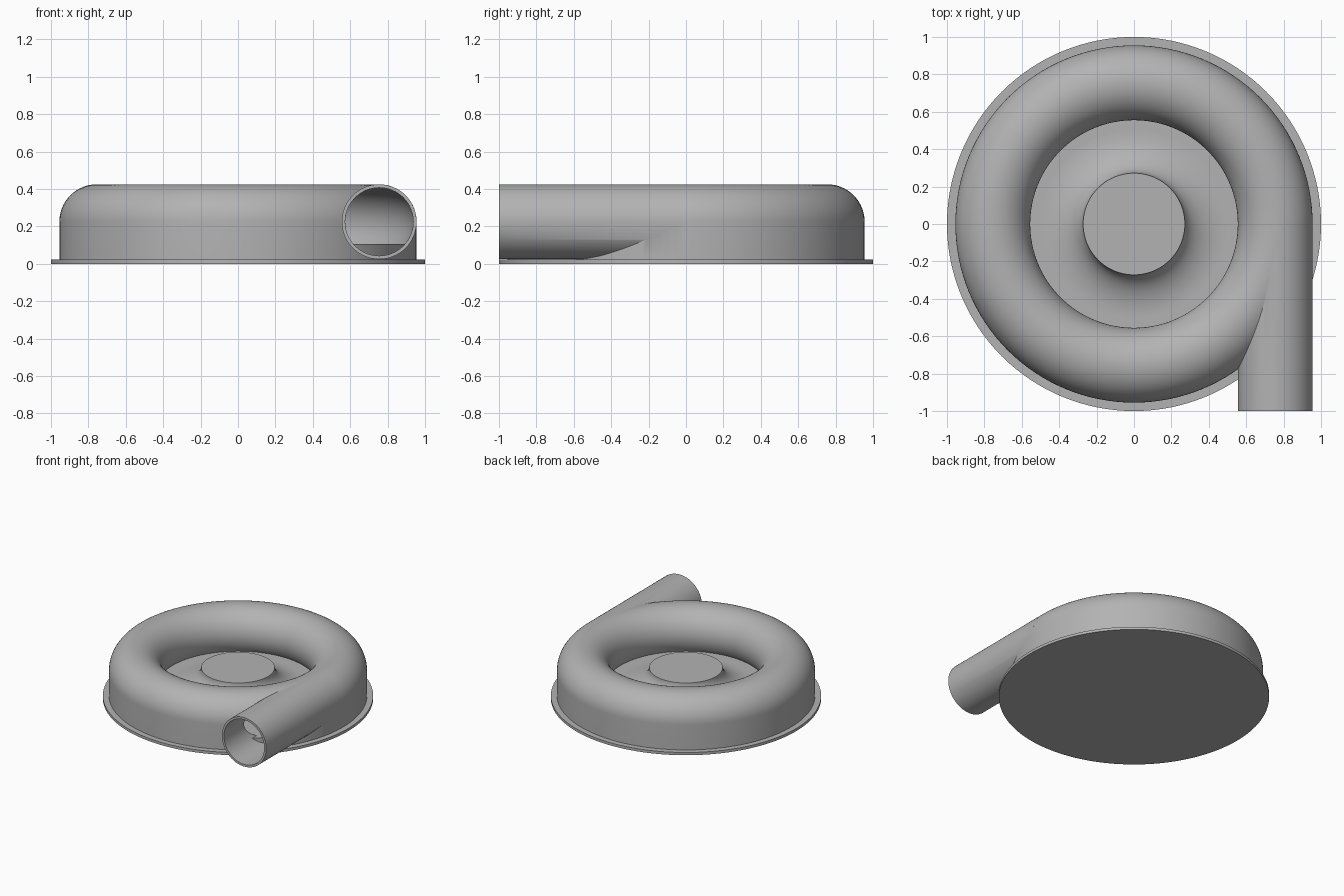
import bpy, bmesh, math
from mathutils import Matrix

if "Cube" in bpy.data.objects:
    bpy.data.objects.remove(bpy.data.objects["Cube"])

grey = bpy.data.materials.new("plain grey")
grey.use_nodes = True
colour = (0.45, 0.45, 0.45, 1)
grey.diffuse_color = colour
grey.node_tree.nodes["Principled BSDF"].inputs["Base Color"].default_value = colour

STEPS = 128
RING, TUBE, BORE, AXIS_Z = 0.755, 0.2, 0.182, 0.225
PLATE, FLOOR, HUB = 0.022, 0.105, 0.25


def make(name, bm):
    bmesh.ops.recalc_face_normals(bm, faces=bm.faces[:])
    mesh = bpy.data.meshes.new(name)
    bm.to_mesh(mesh)
    bm.free()
    obj = bpy.data.objects.new(name, mesh)
    bpy.context.collection.objects.link(obj)
    mesh.materials.append(grey)
    return obj


def lathe(name, profile):
    """Spin a closed (radius, height) outline round the z axis."""
    bm = bmesh.new()
    verts = [bm.verts.new((r, 0, z)) for r, z in profile]
    edges = [bm.edges.new((a, b)) for a, b in zip(verts, verts[1:] + verts[:1])]
    bmesh.ops.spin(bm, geom=verts + edges, cent=(0, 0, 0), axis=(0, 0, 1),
                   angle=math.tau, steps=STEPS, use_merge=True)
    bmesh.ops.remove_doubles(bm, verts=bm.verts[:], dist=1e-5)
    return make(name, bm)


def arc(cx, cz, rx, rz, start, end, n):
    angles = [math.radians(start + (end - start) * i / n) for i in range(n + 1)]
    return [(cx + rx * math.cos(a), cz + rz * math.sin(a)) for a in angles]


def disc(name, radius, low, high):
    bm = bmesh.new()
    bmesh.ops.create_cone(bm, cap_ends=True, segments=STEPS, radius1=radius,
                          radius2=radius, depth=high - low,
                          matrix=Matrix.Translation((0, 0, (low + high) / 2)))
    return make(name, bm)


def pipe(name, radius, front, back):
    bm = bmesh.new()
    place = Matrix.Translation((RING, (front + back) / 2, AXIS_Z))
    bmesh.ops.create_cone(bm, cap_ends=True, segments=64, radius1=radius,
                          radius2=radius, depth=back - front,
                          matrix=place @ Matrix.Rotation(math.pi / 2, 4, "X"))
    return make(name, bm)


def boolean(obj, other, operation):
    mod = obj.modifiers.new(operation.lower(), "BOOLEAN")
    mod.operation, mod.object, mod.solver = operation, other, "EXACT"
    bpy.context.view_layer.objects.active = obj
    bpy.ops.object.modifier_apply(modifier=mod.name)
    bpy.data.objects.remove(other)


# Flat base plate and raised chamber floor
base = disc("base_plate", 1.0, 0, PLATE)
floor = disc("chamber_floor", 0.935, PLATE - 0.004, FLOOR)

# Ring casing with straight outer wall and rounded top, rolled in to the floor
inner_foot = 180 + math.degrees(math.asin((AXIS_Z - FLOOR + 0.01) / TUBE))
shell = arc(RING, AXIS_Z, TUBE, TUBE, 0, inner_foot, 48)
casing = lathe("ring_casing", [(RING + TUBE, PLATE - 0.002)] + shell
               + [(shell[-1][0], PLATE - 0.002)])

# Tangential outlet pipe, joined and hollowed together with the ring
boolean(casing, pipe("outlet_pipe", TUBE, -1, -0.02), "UNION")
boolean(casing, lathe("ring_bore", arc(RING, AXIS_Z, BORE, BORE, 0, 352.5, 47)), "DIFFERENCE")
boolean(casing, pipe("outlet_bore", BORE, -1.1, -0.02), "DIFFERENCE")

# Central hub with a concave flare
flare = arc(0.5, HUB, 0.228, HUB - FLOOR - 0.002, 180, 270, 20)
hub = lathe("hub", [(0, FLOOR - 0.01), (0, HUB)] + flare + [(0.5, FLOOR - 0.01)])

for obj in (base, floor, casing, hub):
    bpy.ops.object.select_all(action="DESELECT")
    obj.select_set(True)
    bpy.context.view_layer.objects.active = obj
    bpy.ops.object.shade_smooth_by_angle(angle=math.radians(30))
